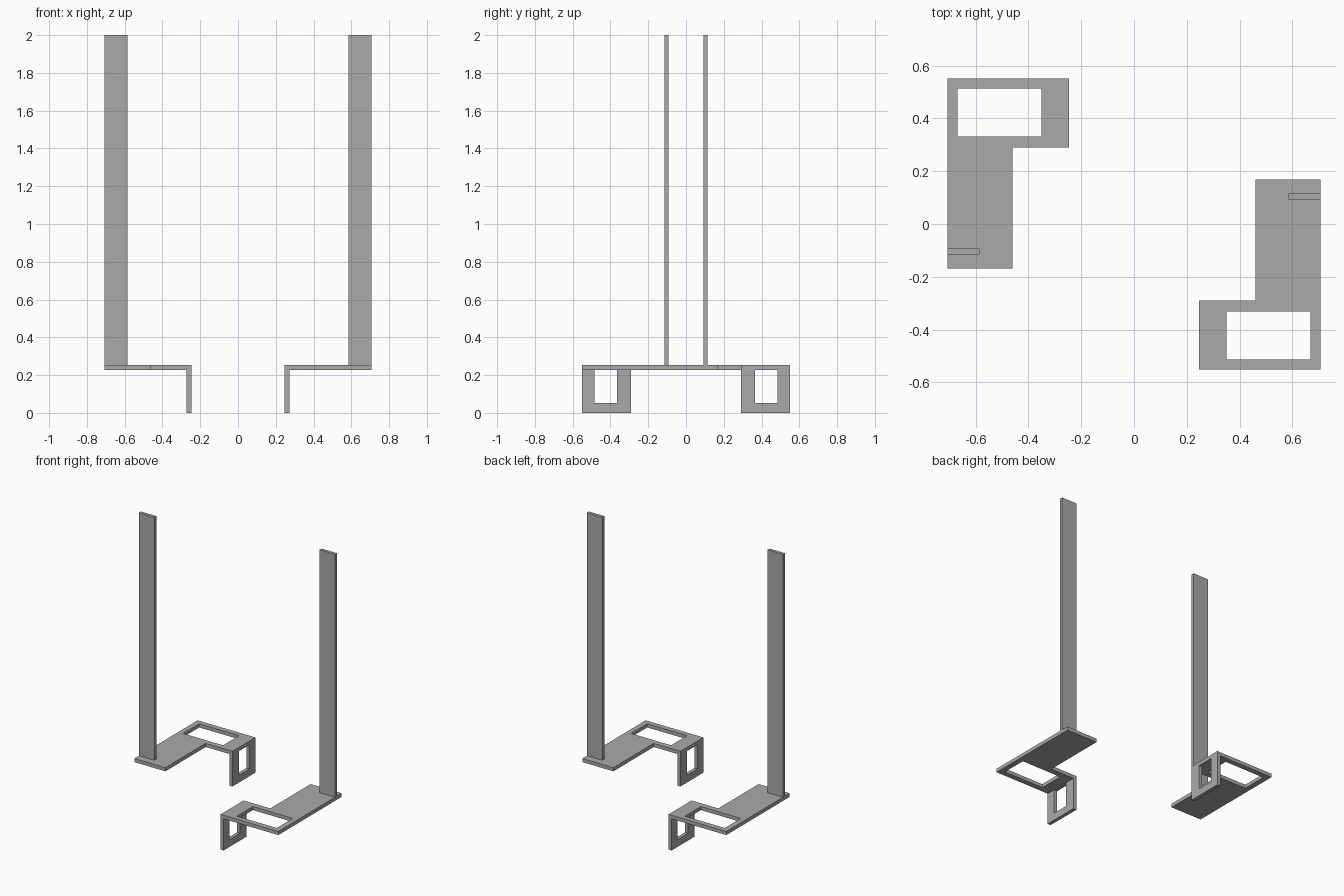
import bpy
import bmesh
from math import pi
from mathutils import Matrix, Vector

cube = bpy.data.objects.get("Cube")
if cube:
    bpy.data.objects.remove(cube, do_unlink=True)

grey = bpy.data.materials.new("plain grey")
grey.use_nodes = True
grey.diffuse_color = (0.4, 0.4, 0.4, 1)
grey.node_tree.nodes["Principled BSDF"].inputs["Base Color"].default_value = (0.4, 0.4, 0.4, 1)


def rect(a0, b0, a1, b1):
    return [(a0, b0), (a1, b0), (a1, b1), (a0, b1)]


def sheet(name, loops, place, depth):
    """Fill an outline (with optional holes), thicken it, and add the half-turned twin."""
    bm = bmesh.new()
    edges = []
    for loop in loops:
        verts = [bm.verts.new(place(a, b)) for a, b in loop]
        edges += [bm.edges.new((v, verts[i - 1])) for i, v in enumerate(verts)]
    bmesh.ops.triangle_fill(bm, edges=edges, use_beauty=True)
    grown = bmesh.ops.extrude_face_region(bm, geom=bm.faces[:], use_keep_orig=True)
    moved = [g for g in grown["geom"] if isinstance(g, bmesh.types.BMVert)]
    bmesh.ops.translate(bm, verts=moved, vec=Vector(depth))
    bmesh.ops.recalc_face_normals(bm, faces=bm.faces[:])
    mesh = bpy.data.meshes.new(name)
    bm.to_mesh(mesh)
    bm.free()
    mesh.materials.append(grey)
    for side, angle in (("left", 0), ("right", pi)):
        obj = bpy.data.objects.new(f"{side}_{name}", mesh)
        obj.matrix_world = Matrix.Rotation(angle, 4, "Z")
        bpy.context.collection.objects.link(obj)


OUT, IN, END = 0.707, 0.247, -0.551
LOW, HIGH = 0.227, 0.253

# L-shaped base plate with a rectangular window
plate = [(0.46, 0.168), (OUT, 0.168), (OUT, END), (IN, END), (IN, -0.29), (0.46, -0.29)]
window = rect(0.35, -0.513, 0.668, -0.331)
sheet("base_plate", [plate, window], lambda a, b: (a, b, LOW), (0, 0, HIGH - LOW))

# Framed flange hanging from the inner edge of the plate
flange = rect(END, 0, -0.29, LOW)
opening = rect(-0.485, 0.052, -0.366, LOW - 0.001)
sheet("hanging_flange", [flange, opening], lambda a, b: (IN, a, b), (0.025, 0, 0))

# Tall thin upright
sheet("upright", [rect(0.585, 0.092, OUT, 0.115)], lambda a, b: (a, b, HIGH), (0, 0, 2 - HIGH))
